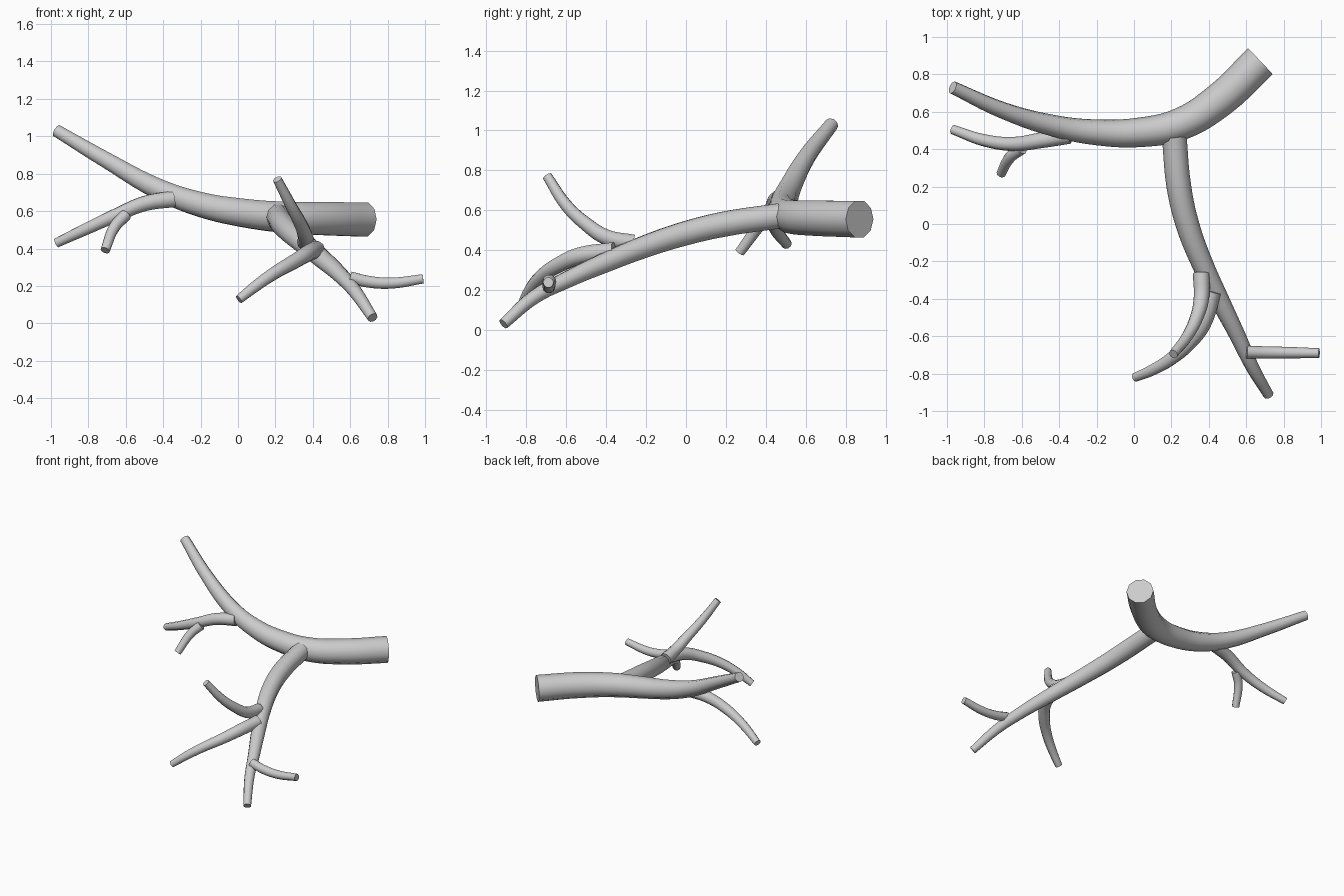
import bpy


def branch(name, points):
    """Tapered ten-sided tube through (x, y, z, radius) points."""
    cu = bpy.data.curves.new(name + "_path", 'CURVE')
    cu.dimensions = '3D'
    cu.bevel_depth = 1.0
    cu.bevel_resolution = 3
    cu.resolution_u = 5
    cu.use_fill_caps = True
    sp = cu.splines.new('BEZIER')
    sp.radius_interpolation = 'LINEAR'
    sp.bezier_points.add(len(points) - 1)
    for bp, (x, y, z, r) in zip(sp.bezier_points, points):
        bp.co = (x, y, z)
        bp.radius = r
        bp.handle_left_type = bp.handle_right_type = 'AUTO'
    tmp = bpy.data.objects.new(name + "_path", cu)
    bpy.context.collection.objects.link(tmp)
    dg = bpy.context.evaluated_depsgraph_get()
    me = bpy.data.meshes.new_from_object(tmp.evaluated_get(dg))
    bpy.data.objects.remove(tmp)
    ob = bpy.data.objects.new(name, me)
    bpy.context.collection.objects.link(ob)
    bpy.ops.object.select_all(action='DESELECT')
    ob.select_set(True)
    bpy.context.view_layer.objects.active = ob
    # weld caps to the tube, then smooth the sides
    bpy.ops.object.mode_set(mode='EDIT')
    bpy.ops.mesh.select_all(action='SELECT')
    bpy.ops.mesh.remove_doubles(threshold=0.0005)
    bpy.ops.mesh.normals_make_consistent(inside=False)
    bpy.ops.object.mode_set(mode='OBJECT')
    bpy.ops.object.shade_smooth_by_angle(angle=0.9)
    return ob


# Thick main limb
branch("main_limb", [
    (0.675, 0.87, 0.555, 0.096), (0.46, 0.665, 0.56, 0.093),
    (0.25, 0.535, 0.567, 0.087), (0.03, 0.49, 0.59, 0.079),
    (-0.20, 0.49, 0.635, 0.069), (-0.42, 0.523, 0.715, 0.058),
    (-0.70, 0.607, 0.87, 0.045), (-0.97, 0.73, 1.03, 0.035)])

# Long side limb reaching forward
branch("side_limb", [
    (0.215, 0.47, 0.572, 0.066), (0.24, 0.20, 0.532, 0.066),
    (0.285, 0.0, 0.485, 0.063), (0.36, -0.20, 0.42, 0.058),
    (0.455, -0.40, 0.34, 0.052), (0.555, -0.60, 0.25, 0.043),
    (0.63, -0.76, 0.165, 0.036), (0.72, -0.915, 0.03, 0.028)])

# Twigs on the side limb
branch("rising_twig", [
    (0.36, -0.265, 0.435, 0.045), (0.36, -0.40, 0.465, 0.041),
    (0.335, -0.50, 0.53, 0.036), (0.285, -0.60, 0.625, 0.031),
    (0.21, -0.695, 0.77, 0.025)])
branch("drooping_twig", [
    (0.42, -0.36, 0.395, 0.047), (0.37, -0.53, 0.372, 0.044),
    (0.30, -0.63, 0.33, 0.040), (0.20, -0.72, 0.272, 0.035),
    (0.10, -0.78, 0.203, 0.031), (0.005, -0.82, 0.128, 0.025)])
branch("tip_twig", [
    (0.60, -0.685, 0.245, 0.034), (0.70, -0.687, 0.222, 0.033),
    (0.82, -0.688, 0.215, 0.031), (0.99, -0.69, 0.238, 0.026)])

# Twigs on the main limb
branch("lower_twig", [
    (-0.345, 0.475, 0.665, 0.046), (-0.50, 0.447, 0.64, 0.042),
    (-0.64, 0.428, 0.583, 0.038), (-0.80, 0.447, 0.51, 0.033),
    (-0.97, 0.505, 0.43, 0.026)])
branch("small_spur", [
    (-0.60, 0.405, 0.58, 0.033), (-0.66, 0.36, 0.515, 0.031),
    (-0.71, 0.27, 0.39, 0.026)])
